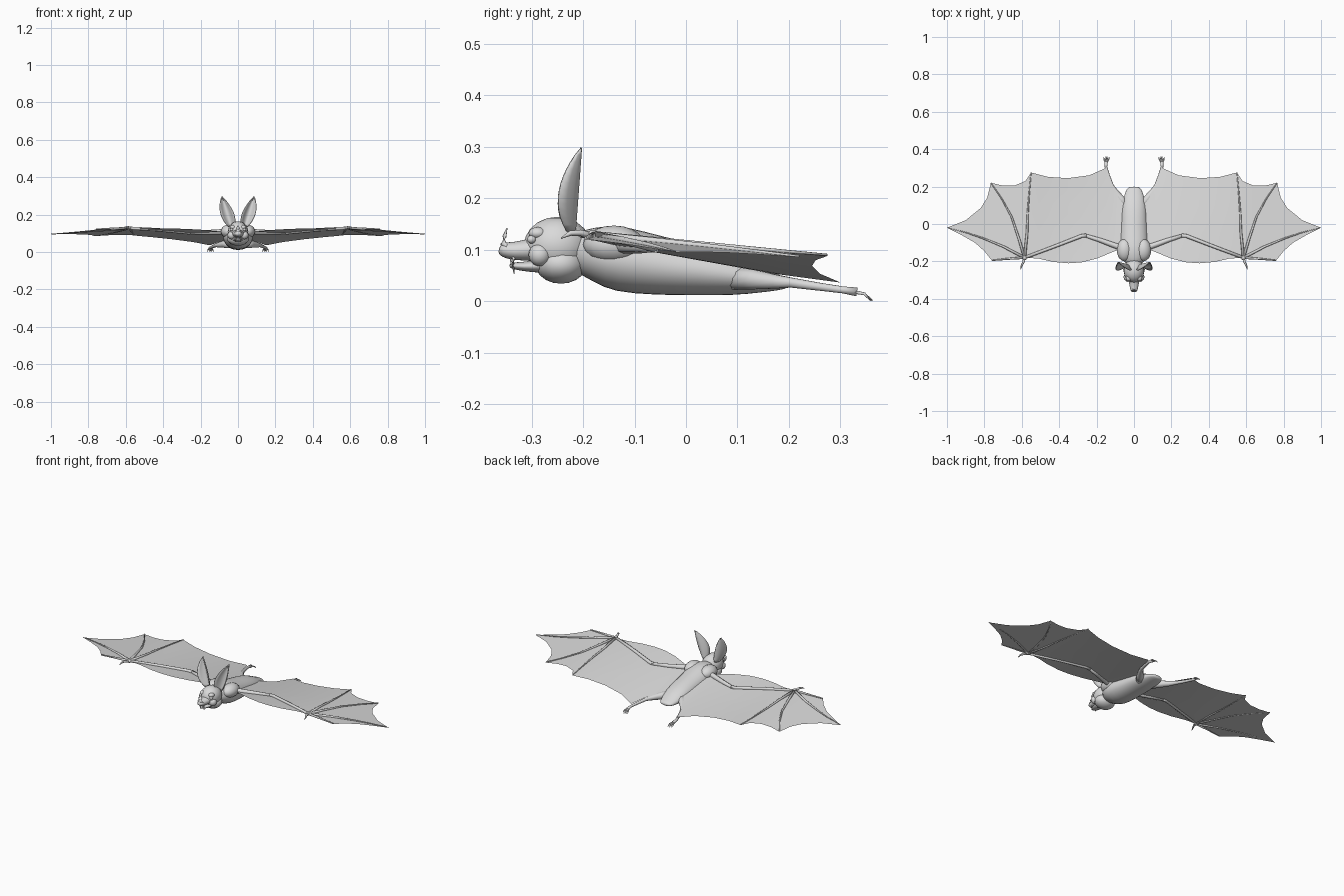
import bpy, bmesh, math
from mathutils import Vector

cube = bpy.data.objects.get("Cube")
if cube:
    bpy.data.objects.remove(cube, do_unlink=True)

grey = bpy.data.materials.new("pale grey")
grey.use_nodes = True
grey.diffuse_color = (0.7, 0.7, 0.7, 1)
grey.node_tree.nodes["Principled BSDF"].inputs["Base Color"].default_value = (0.7, 0.7, 0.7, 1)


def finish(name, bm, mirror=True, subdiv=0, thick=0):
    mesh = bpy.data.meshes.new(name)
    bm.to_mesh(mesh)
    bm.free()
    mesh.materials.append(grey)
    obj = bpy.data.objects.new(name, mesh)
    bpy.context.collection.objects.link(obj)
    for p in mesh.polygons:
        p.use_smooth = True
    if thick:
        obj.modifiers.new("Thickness", "SOLIDIFY").thickness = thick
    if mirror:
        m = obj.modifiers.new("Mirror", "MIRROR")
        m.use_mirror_merge = False
    if subdiv:
        s = obj.modifiers.new("Smooth", "SUBSURF")
        s.levels = s.render_levels = subdiv
    return obj


def loft(name, rings, sides=8, mirror=True, subdiv=0):
    """Skin a path of (x, y, z, half width, half height) rings."""
    bm = bmesh.new()
    pts = [Vector(r[:3]) for r in rings]
    loops = []
    for i, r in enumerate(rings):
        t = (pts[min(i + 1, len(pts) - 1)] - pts[max(i - 1, 0)]).normalized()
        side = t.cross(Vector((0, 0, 1)))
        side = side.normalized() if side.length > 0.05 else Vector((1, 0, 0))
        up = side.cross(t)
        loops.append([bm.verts.new(pts[i] + side * r[3] * math.cos(a) + up * r[-1] * math.sin(a))
                      for a in (math.tau * k / sides for k in range(sides))])
    for a, b in zip(loops, loops[1:]):
        for k in range(sides):
            n = (k + 1) % sides
            bm.faces.new((a[k], a[n], b[n], b[k]))
    bm.faces.new(loops[0][::-1])
    bm.faces.new(loops[-1])
    bmesh.ops.recalc_face_normals(bm, faces=bm.faces)
    return finish(name, bm, mirror, subdiv)


def sheet(name, grid, **kw):
    """Join rows of points into a surface."""
    bm = bmesh.new()
    rows = [[bm.verts.new(p) for p in row] for row in grid]
    for a, b in zip(rows, rows[1:]):
        for k in range(len(a) - 1):
            bm.faces.new((a[k], b[k], b[k + 1], a[k + 1]))
    bmesh.ops.remove_doubles(bm, verts=bm.verts, dist=0.0002)
    return finish(name, bm, **kw)


def ball(name, pos, size, mirror=True):
    bm = bmesh.new()
    bmesh.ops.create_uvsphere(bm, u_segments=16, v_segments=10, radius=1)
    for v in bm.verts:
        v.co = Vector(pos) + Vector(c * s for c, s in zip(v.co, size))
    return finish(name, bm, mirror)


def wing_z(x, y):
    t = (y + 0.2) / 0.5
    s = min(max((x - 0.1) / 0.45, 0), 1)
    drop = 0.018 * max(x - 0.6, 0) / 0.4
    return (0.12 - 0.09 * t) * (1 - s) + (0.128 - 0.042 * t) * s - drop


def lookup(curve, x):
    for (x0, y0), (x1, y1) in zip(curve, curve[1:]):
        if x <= x1:
            return y0 + (y1 - y0) * (x - x0) / (x1 - x0)
    return curve[-1][1]


# Wing membrane between its front and scalloped rear edges
front = [(.04, -.13), (.09, -.14), (.2, -.185), (.28, -.205), (.35, -.21), (.43, -.203), (.51, -.185),
         (.585, -.18), (.68, -.19), (.76, -.195), (.8, -.145), (.85, -.1), (.92, -.06), (1, -.02)]
rear = [(.04, .12), (.07, .14), (.115, .2), (.15, .3), (.24, .26), (.355, .245), (.46, .252), (.55, .275),
        (.58, .23), (.64, .205), (.7, .205), (.765, .22), (.785, .14), (.82, .085), (.9, .02), (1, -.02)]
columns = sorted({p[0] for p in front + rear})
grid = []
for x in columns:
    a, b = lookup(front, x), lookup(rear, x)
    ys = [a + (b - a) * k / 12 for k in range(13)]
    grid.append([(x, y, wing_z(x, y)) for y in ys])
sheet("wing_membrane", grid)


# Arm and finger bones resting on the membrane
def bone(name, path, r0, r1):
    n = len(path) - 1
    loft(name, [(x, y, wing_z(x, y) + 0.002, r0 + (r1 - r0) * i / n) for i, (x, y) in enumerate(path)])


WRIST = (.585, -.18)
bone("upper_arm", [(.03, -.13), (.09, -.12), (.18, -.087), (.265, -.06)], .018, .009)
bone("forearm", [(.255, -.062), (.28, -.064), (.43, -.122), WRIST], .011, .008)
ball("wrist", (*WRIST, wing_z(*WRIST) + .002), (.013, .013, .01))
bone("first_finger", [WRIST, (.68, -.187), (.76, -.195)], .007, .003)
bone("second_finger", [WRIST, (.7, -.12), (.81, -.075), (.9, -.045), (1, -.02)], .008, .001)
bone("third_finger", [WRIST, (.615, -.08), (.655, .04), (.71, .14), (.765, .22)], .008, .002)
bone("fourth_finger", [WRIST, (.572, -.05), (.568, .06), (.56, .17), (.55, .275)], .008, .002)
loft("thumb", [(.585, -.18, .125, .008), (.592, -.205, .133, .006),
               (.602, -.225, .132, .005), (.606, -.243, .122, .001)])

# Torso from neck to rump
loft("torso", [(0, -.225, .095, .03, .03), (0, -.2, .095, .055, .046), (0, -.17, .092, .075, .056),
               (0, -.13, .082, .083, .067), (0, -.05, .068, .077, .058), (0, .03, .06, .072, .05),
               (0, .1, .05, .068, .04), (0, .15, .04, .054, .024), (0, .185, .035, .042, .014),
               (0, .2, .034, .025, .008)], 16, False, 1)
ball("shoulder", (.05, -.14, .11), (.042, .06, .037))

# Head with jowls, muzzle and jaw
ball("head", (0, -.25, .108), (.055, .065, .056), False)
ball("throat", (0, -.243, .072), (.058, .05, .038), False)
ball("cheek", (.034, -.284, .09), (.022, .022, .022))
ball("brow", (.028, -.288, .132), (.016, .018, .012))
ball("eye", (.035, -.3, .12), (.009, .009, .008))
loft("muzzle", [(0, -.26, .105, .04, .03), (0, -.3, .1, .032, .023), (0, -.335, .097, .023, .018),
                (0, -.356, .1, .02, .016), (0, -.363, .104, .012, .008)], 12, False, 1)
loft("nose_leaf", [(0, -.345, .1, .018, .01), (0, -.355, .113, .017, .006), (0, -.353, .125, .012, .004),
                   (0, -.348, .142, .002, .001)], 8, False)
loft("lower_jaw", [(0, -.26, .07, .036, .018), (0, -.3, .067, .028, .011), (0, -.33, .068, .02, .008),
                   (0, -.344, .07, .011, .005)], 12, False, 1)
loft("upper_fang", [(.012, -.335, .086, .004), (.012, -.336, .07, .003), (.012, -.334, .053, .0006)], 6)
loft("lower_fang", [(.008, -.338, .07, .003), (.008, -.342, .085, .0006)], 6)

# Cupped leaf-shaped ears, open to the front
ear = []
for i in range(13):
    t = i / 12
    w = .037 * math.sin(math.pi * (.1 + .9 * t) ** .9) ** .8 if i < 12 else .0008
    row = []
    for k in range(9):
        u = k / 4 - 1
        row.append((.036 + .05 * t + w * u, -.202 - .038 * u * u * w / .037 - .012 * (1 - t), .135 + .163 * t))
    ear.append(row)
sheet("ear", ear, thick=.004)

# Hind legs with clawed toes
loft("hind_leg", [(.035, .09, .045, .024), (.07, .135, .042, .02), (.1, .175, .038, .014),
                  (.118, .205, .036, .01), (.137, .26, .028, .008), (.15, .305, .022, .007),
                  (.149, .332, .018, .009)], 10)
for i in range(5):
    d = (i - 2) / 2
    loft("toe_%d" % (i + 1), [(.149 + .004 * d, .328, .018, .004), (.148 + .013 * d, .347, .014, .003),
                              (.147 + .015 * d, .363 - .004 * abs(d), .001, .0008)], 6)
